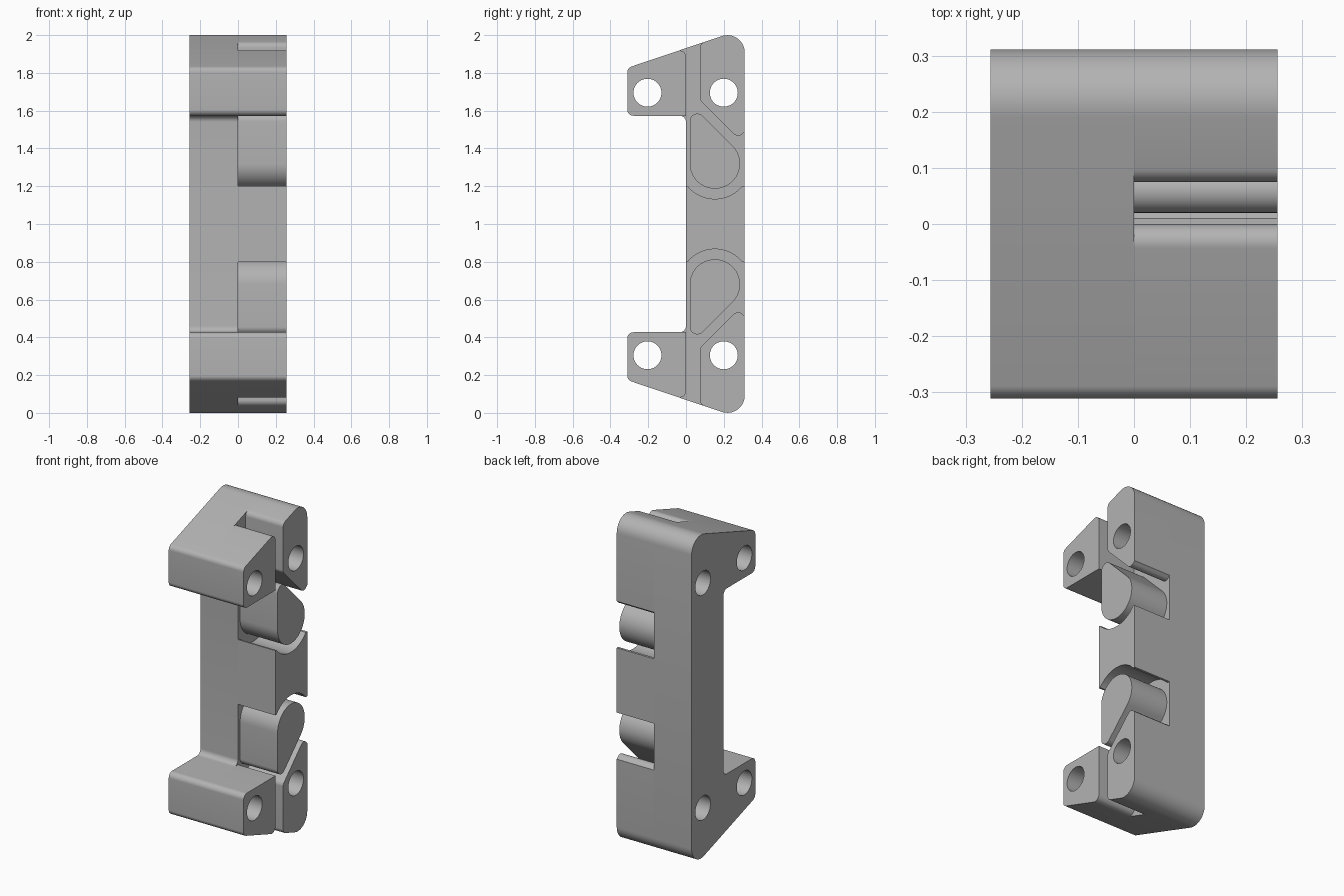
import bpy, bmesh
from math import pi, sin, cos, tan, atan2
from mathutils import Vector

if "Cube" in bpy.data.objects:
    bpy.data.objects.remove(bpy.data.objects["Cube"])

grey = bpy.data.materials.new("plain_grey")
grey.use_nodes = True
colour = (0.45, 0.45, 0.45, 1)
grey.diffuse_color = colour
grey.node_tree.nodes["Principled BSDF"].inputs["Base Color"].default_value = colour

HALF = 0.256     # half width in x
BACK = 0.311     # half depth in y
SMALL = 0.033    # common edge radius
ARM_Z = 1.573    # underside of the upper arm
HOLE_Z = 1.695


def rounded(corners, steps=10):
    """Round each (y, z, radius) corner with a tangent arc."""
    pts = []
    for i, (y, z, r) in enumerate(corners):
        p = Vector((y, z))
        if r == 0:
            pts.append(p)
            continue
        a = (Vector(corners[i - 1][:2]) - p).normalized()
        b = (Vector(corners[(i + 1) % len(corners)][:2]) - p).normalized()
        half = a.angle(b) / 2
        centre = p + (a + b).normalized() * (r / sin(half))
        start = p + a * (r / tan(half)) - centre
        end = p + b * (r / tan(half)) - centre
        a0 = atan2(start.y, start.x)
        turn = (atan2(end.y, end.x) - a0 + pi) % (2 * pi) - pi
        for k in range(steps + 1):
            t = a0 + turn * k / steps
            pts.append(centre + Vector((cos(t), sin(t))) * r)
    return pts


def circle(y, z, r, n=40):
    return [Vector((y + r * cos(2 * pi * k / n), z + r * sin(2 * pi * k / n)))
            for k in range(n)]


def flip(pts):
    return [Vector((p.x, 2 - p.y)) for p in reversed(pts)]


def plate(name, loops, side):
    """Extrude a y-z outline with holes over one half of the width."""
    curve = bpy.data.curves.new(name, 'CURVE')
    curve.dimensions = '2D'
    curve.fill_mode = 'BOTH'
    curve.extrude = HALF / 2
    for pts in loops:
        spline = curve.splines.new('POLY')
        spline.points.add(len(pts) - 1)
        for sp, p in zip(spline.points, pts):
            sp.co = (p.x, p.y, 0, 1)
        spline.use_cyclic_u = True
    obj = bpy.data.objects.new(name, curve)
    bpy.context.collection.objects.link(obj)
    obj.rotation_euler = (pi / 2, 0, pi / 2)
    obj.location.x = side * HALF / 2
    bpy.ops.object.select_all(action='DESELECT')
    obj.select_set(True)
    bpy.context.view_layer.objects.active = obj
    bpy.ops.object.convert(target='MESH')
    obj = bpy.context.object
    bm = bmesh.new()
    bm.from_mesh(obj.data)
    bmesh.ops.remove_doubles(bm, verts=bm.verts, dist=0.0002)
    bmesh.ops.recalc_face_normals(bm, faces=bm.faces)
    bm.to_mesh(obj.data)
    bm.free()
    obj.data.materials.clear()
    obj.data.materials.append(grey)
    bpy.ops.object.shade_smooth_by_angle(angle=pi / 6)


def slope(y):
    """Height of the sloping top at depth y."""
    return 1.931 + 0.337 * y


front_hole = circle(-0.204, HOLE_Z, 0.074)
back_hole = circle(0.2, HOLE_Z, 0.074)

# Full bracket outline on the right half
upper = [(0, ARM_Z, SMALL), (-BACK, ARM_Z, SMALL),
         (-BACK, slope(-BACK), SMALL), (BACK, slope(BACK), 0.092)]
lower = [(y, 2 - z, r) for y, z, r in reversed(upper)]
plate("bracket_body", [rounded(upper + lower), front_hole, back_hole,
                       flip(front_hole), flip(back_hole)], -1)

# Upper pieces of the left half, mirrored for the lower ones
arm = rounded([(-BACK, ARM_Z, SMALL), (-BACK, slope(-BACK), SMALL),
               (0, slope(0), SMALL), (0, ARM_Z, 0)])
back_block = rounded([(0.075, 1.655, SMALL), (0.075, slope(0.075), SMALL),
                      (BACK, slope(BACK), 0.092), (BACK, 1.488, 0),
                      (0.275, 1.455, SMALL)])
teardrop = rounded([(0.02, 1.641, 0.04), (0.02, 1.187, 0.133),
                    (0.286, 1.187, 0.133), (0.286, 1.375, 0.133)], 14)
for label, loops in (("front_arm", [arm, front_hole]),
                     ("back_block", [back_block, back_hole]),
                     ("teardrop_post", [teardrop])):
    plate("upper_" + label, loops, 1)
    plate("lower_" + label, [flip(p) for p in loops], 1)

# Middle block with a curved hollow at each end
reach = 0.187
a0 = atan2(-0.12, -0.143)
a1 = atan2(-0.12, 0.143)
hollow = [Vector((0.153 + reach * cos(a0 + (a1 - a0) * k / 24),
                  1.32 + reach * sin(a0 + (a1 - a0) * k / 24)))
          for k in range(25)]
top = [Vector((0, 1.2))] + hollow + [Vector((BACK, 1.2))]
plate("middle_block", [top + flip(top)], 1)
